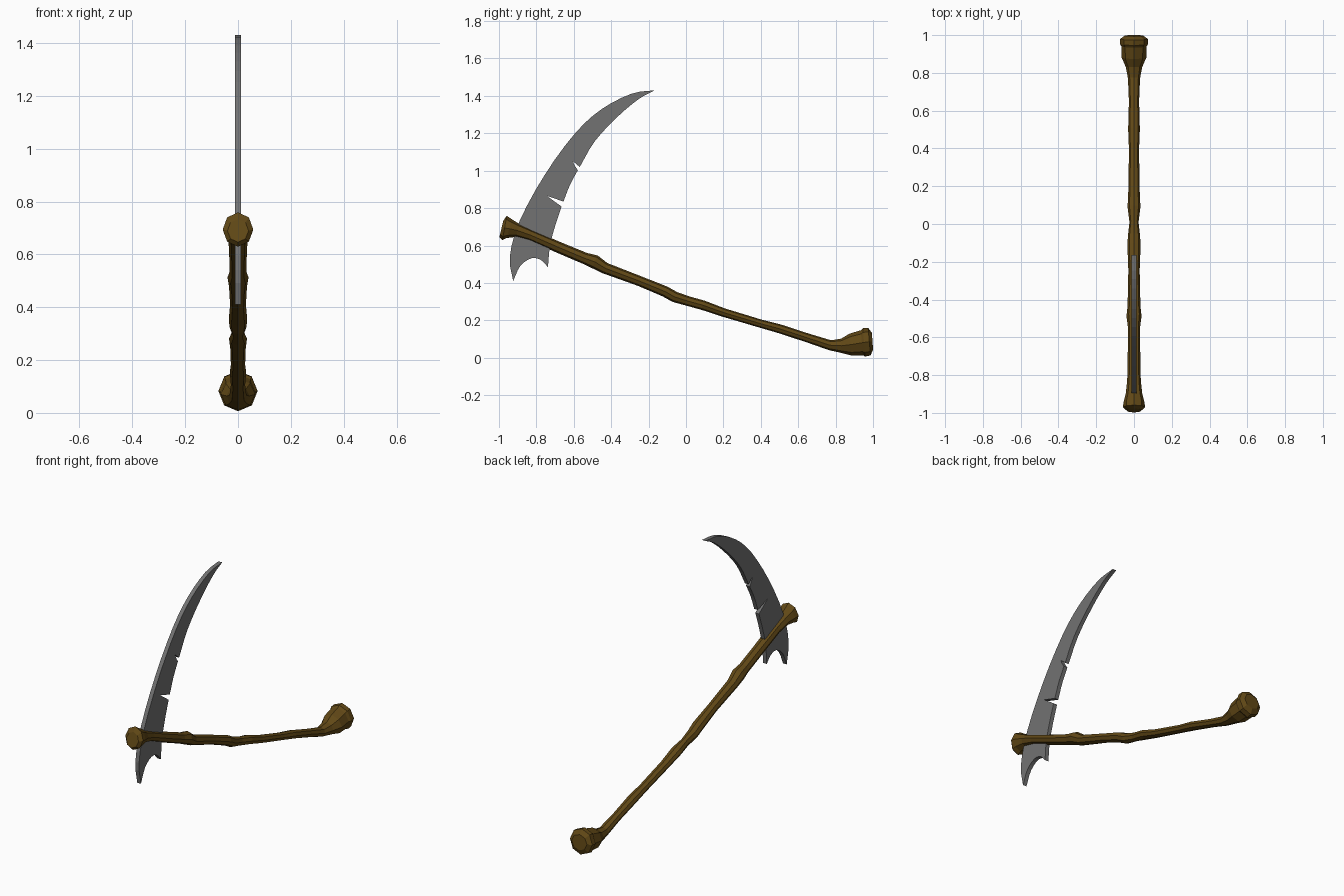
import bpy, bmesh, math
from mathutils import Vector


def material(name, rgb):
    m = bpy.data.materials.new(name)
    m.diffuse_color = (*rgb, 1)
    return m


def finish(bm, name, mat):
    bmesh.ops.recalc_face_normals(bm, faces=bm.faces)
    mesh = bpy.data.meshes.new(name)
    bm.to_mesh(mesh)
    bm.free()
    mesh.materials.append(mat)
    ob = bpy.data.objects.new(name, mesh)
    bpy.context.collection.objects.link(ob)
    return ob


def smooth_path(pts, steps=3):
    """Catmull-Rom curve through the given points."""
    p = [Vector(q) for q in pts]
    p = [2 * p[0] - p[1]] + p + [2 * p[-1] - p[-2]]
    out = []
    for a, b, c, d in zip(p, p[1:], p[2:], p[3:]):
        for i in range(steps):
            t = i / steps
            out.append(0.5 * (2 * b + (c - a) * t + (2 * a - 5 * b + 4 * c - d) * t * t
                              + (3 * b - a - 3 * c + d) * t ** 3))
    return out + [p[-2]]


wood = material("wood", (0.12, 0.065, 0.008))
steel = material("steel", (0.17, 0.17, 0.17))

# Gnarled handle: octagonal rings (y, z, half width, half height, lean in degrees)
rings = [
    (-0.987, 0.690, 0.040, 0.045, -14),
    (-0.970, 0.694, 0.058, 0.066, -10),
    (-0.945, 0.690, 0.056, 0.052, -16),
    (-0.900, 0.680, 0.044, 0.036, -18),
    (-0.830, 0.655, 0.036, 0.029, -20),
    (-0.674, 0.587, 0.033, 0.030, -22),
    (-0.540, 0.531, 0.033, 0.031, -18),
    (-0.488, 0.513, 0.040, 0.037, -26),
    (-0.433, 0.479, 0.034, 0.030, -26),
    (-0.246, 0.409, 0.030, 0.027, -21),
    (-0.112, 0.354, 0.035, 0.029, -24),
    (-0.060, 0.325, 0.032, 0.029, -24),
    (0.010, 0.303, 0.024, 0.026, -18),
    (0.090, 0.281, 0.034, 0.026, -20),
    (0.200, 0.242, 0.029, 0.023, -18),
    (0.400, 0.182, 0.027, 0.022, -16),
    (0.500, 0.155, 0.031, 0.024, -16),
    (0.650, 0.106, 0.027, 0.024, -17),
    (0.770, 0.067, 0.032, 0.027, -12),
    (0.830, 0.064, 0.043, 0.038, 0),
    (0.880, 0.070, 0.065, 0.059, 6),
    (0.940, 0.080, 0.066, 0.067, 5),
    (0.952, 0.082, 0.074, 0.076, 5),
    (0.980, 0.086, 0.073, 0.074, 5),
    (0.997, 0.088, 0.050, 0.045, 4),
]
SIDES = 8
bm = bmesh.new()
loops = []
for y, z, w, h, lean in rings:
    a = math.radians(lean)
    loop = []
    for i in range(SIDES):
        t = 2 * math.pi * i / SIDES
        up = h * math.sin(t)
        loop.append(bm.verts.new((w * math.cos(t), y - up * math.sin(a), z + up * math.cos(a))))
    loops.append(loop)
for A, B in zip(loops, loops[1:]):
    for i in range(SIDES):
        j = (i + 1) % SIDES
        bm.faces.new((A[i], A[j], B[j], B[i]))
bm.faces.new(loops[0])
bm.faces.new(loops[-1])
finish(bm, "handle", wood)

# Curved blade: back edge, forked base and chipped cutting edge, in (y, z)
back = [(-0.165, 1.430), (-0.290, 1.412), (-0.450, 1.330), (-0.593, 1.200),
        (-0.754, 0.980), (-0.890, 0.730), (-0.942, 0.540), (-0.924, 0.410)]
fork = [(-0.924, 0.410), (-0.885, 0.492), (-0.825, 0.532), (-0.775, 0.522), (-0.738, 0.484)]
edge_low = [(-0.738, 0.484), (-0.727, 0.600), (-0.698, 0.710), (-0.665, 0.808)]
edge_mid = [(-0.655, 0.835), (-0.620, 0.925), (-0.578, 1.003)]
edge_top = [(-0.568, 1.020), (-0.487, 1.158), (-0.364, 1.290), (-0.250, 1.385), (-0.165, 1.430)]
outline = (smooth_path(back)[:-1] + smooth_path(fork)[:-1] + smooth_path(edge_low)
           + [Vector((-0.745, 0.866))] + smooth_path(edge_mid)
           + [Vector((-0.592, 1.022)), Vector((-0.606, 1.052))] + smooth_path(edge_top)[:-1])

HALF = 0.012
bm = bmesh.new()
face = bm.faces.new([bm.verts.new((-HALF, p.x, p.y)) for p in outline])
new = bmesh.ops.extrude_face_region(bm, geom=[face], use_keep_orig=True)["geom"]
bmesh.ops.translate(bm, vec=(2 * HALF, 0, 0),
                    verts=[v for v in new if isinstance(v, bmesh.types.BMVert)])
bmesh.ops.triangulate(bm, faces=[f for f in bm.faces if len(f.verts) > 4])
finish(bm, "blade", steel)
